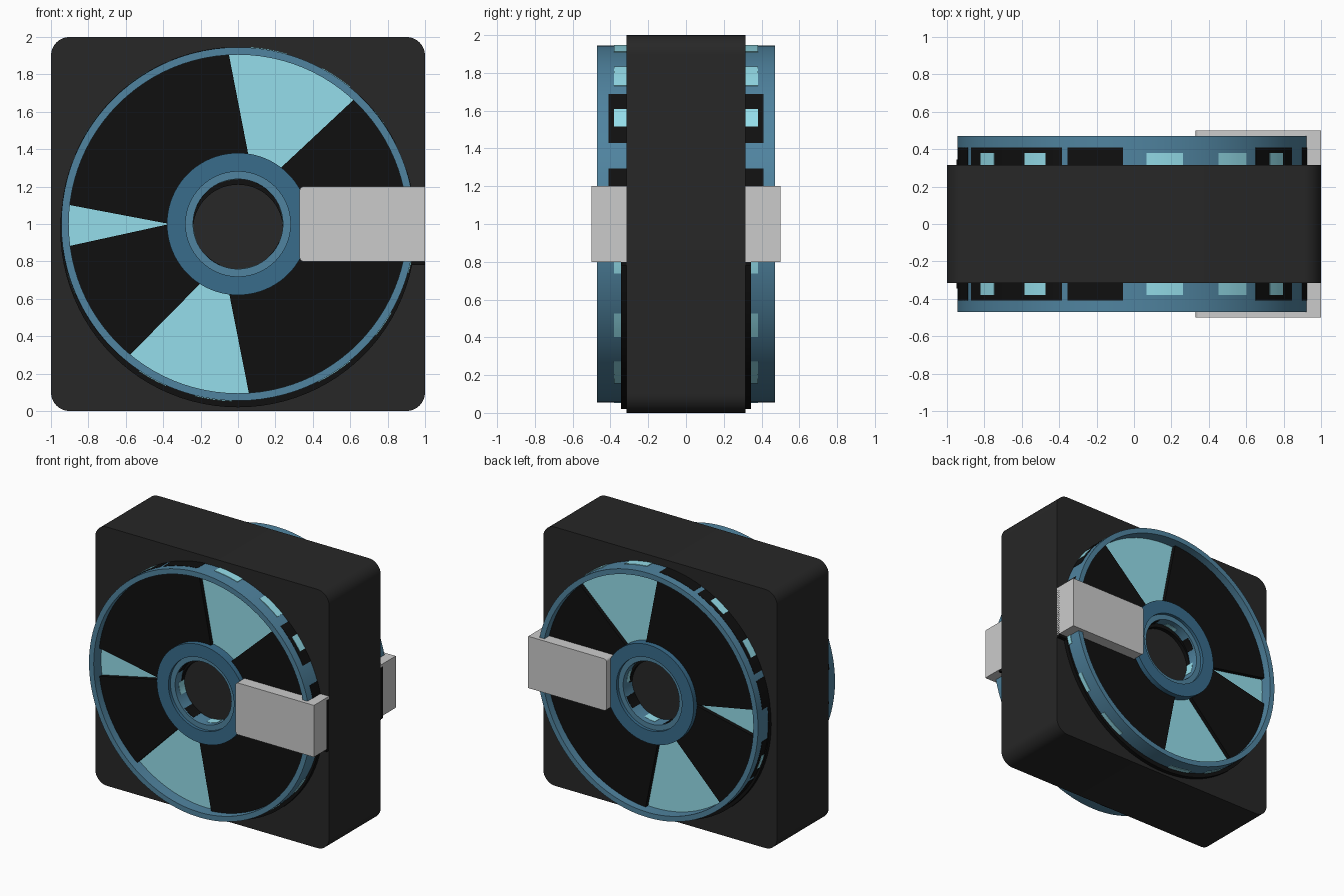
import bpy, bmesh
from math import sin, cos, radians

if "Cube" in bpy.data.objects:
    bpy.data.objects.remove(bpy.data.objects["Cube"])


def material(name, rgb):
    m = bpy.data.materials.new(name)
    m.diffuse_color = (*rgb, 1)
    m.use_nodes = True
    m.node_tree.nodes["Principled BSDF"].inputs["Base Color"].default_value = m.diffuse_color
    return m


CHARCOAL = material("charcoal", (0.02, 0.02, 0.02))
BLACK = material("black", (0.005, 0.005, 0.005))
BLUE = material("blue", (0.08, 0.23, 0.35))
DARK_BLUE = material("dark_blue", (0.04, 0.15, 0.26))
TEAL = material("teal", (0.30, 0.73, 0.83))


def finish(name, bm, mat=None):
    bmesh.ops.recalc_face_normals(bm, faces=bm.faces)
    me = bpy.data.meshes.new(name)
    bm.to_mesh(me)
    bm.free()
    ob = bpy.data.objects.new(name, me)
    bpy.context.collection.objects.link(ob)
    if mat:
        me.materials.append(mat)
    bpy.ops.object.select_all(action='DESELECT')
    ob.select_set(True)
    bpy.context.view_layer.objects.active = ob
    bpy.ops.object.shade_smooth_by_angle(angle=radians(35))
    return ob


def box(name, lo, hi, mat=None, radius=0, rounded=lambda e: True):
    """Box between two corners, with selected edges rounded."""
    bm = bmesh.new()
    bmesh.ops.create_cube(bm, size=1)
    for v in bm.verts:
        v.co = [lo[i] + (v.co[i] + 0.5) * (hi[i] - lo[i]) for i in range(3)]
    if radius:
        edges = [e for e in bm.edges
                 if abs(e.verts[0].co.y - e.verts[1].co.y) > 0.01 and rounded(e)]
        bmesh.ops.bevel(bm, geom=edges, offset=radius, segments=8,
                        profile=0.5, affect='EDGES')
    return finish(name, bm, mat)


def sector(name, r0, r1, y0, y1, mat, inner=(0, 360), outer=None, cz=1.0):
    """Ring or ring piece about the y axis; its end angles may differ in and out."""
    outer = outer or inner
    closed = inner[1] - inner[0] >= 360
    n = 96 if closed else max(3, int((inner[1] - inner[0]) / 3))
    bm = bmesh.new()
    rows = []
    for i in range(n if closed else n + 1):
        row = []
        for r, span, y in ((r0, inner, y0), (r1, outer, y0),
                           (r1, outer, y1), (r0, inner, y1)):
            a = radians(span[0] + (span[1] - span[0]) * i / n)
            row.append(bm.verts.new((r * cos(a), y, cz + r * sin(a))))
        rows.append(row)
    for i in range(n):
        p, q = rows[i], rows[(i + 1) % len(rows)]
        for k in range(4):
            m = (k + 1) % 4
            bm.faces.new((p[k], p[m], q[m], q[k]))
    if not closed:
        bm.faces.new(rows[0])
        bm.faces.new(rows[-1])
    return finish(name, bm, mat)


# Main housing and the latch wrapped around it
box("housing", (-1, -0.315, 0), (1, 0.315, 2), CHARCOAL, 0.1)
box("latch", (0.33, -0.5, 0.8), (0.999, 0.5, 1.2), None, 0.02,
    lambda e: e.verts[0].co.x < 0.5)
box("latch_backing", (0.34, -0.345, 0.78), (0.999, 0.345, 1.18), BLACK)

# Black face panels: (inner angles, outer angles)
PANELS = [((81, 180), (93.2, 173.5)),
          ((180, 238), (187.5, 230.4)),
          ((262.3, 413), (273.8, 407))]
# Panel and disc portions showing through the rim wall
BLACK_SLOTS = [(93.6, 112), (114, 157), (160, 173), (188, 208),
               (210, 230), (0, 18), (27, 46.5)]
TEAL_SLOTS = [(33, 40), (50.6, 61.5), (74, 86), (-16, -12),
              (-39, -30), (-63, -50.5), (120, 128), (142, 150),
              (196, 203), (236, 246), (256, 268)]
HUB_SLOTS = [(i * 45, i * 45 + 22) for i in range(8)]

for s, side in ((-1, "front"), (1, "back")):
    def ring(name, r0, r1, y0, y1, mat, *args, **kw):
        sector(f"{side}_{name}", r0, r1, s * y0, s * y1, mat, *args, **kw)

    # Wheel base, rim, disc and hub
    ring("base", 0.24, 0.95, 0.305, 0.345, BLACK, cz=0.97)
    ring("rim", 0.905, 0.945, 0.31, 0.47, BLUE)
    ring("disc", 0.26, 0.92, 0.31, 0.38, TEAL)
    ring("hub", 0.28, 0.38, 0.31, 0.45, DARK_BLUE)
    ring("hub_sleeve", 0.24, 0.285, 0.31, 0.425, BLUE)
    for inner, outer in PANELS:
        ring("panel", 0.365, 0.92, 0.37, 0.41, BLACK, inner, outer)
    # Slots around the rim and inside the hub
    for span in BLACK_SLOTS:
        ring("rim_black_slot", 0.93, 0.947, 0.312, 0.41, BLACK, span)
    for span in TEAL_SLOTS:
        ring("rim_teal_slot", 0.93, 0.949, 0.312, 0.38, TEAL, span)
    for i, span in enumerate(HUB_SLOTS):
        ring("hub_slot", 0.238, 0.26, 0.312, 0.41 if i % 2 else 0.38,
             BLACK if i % 2 else TEAL, span)
